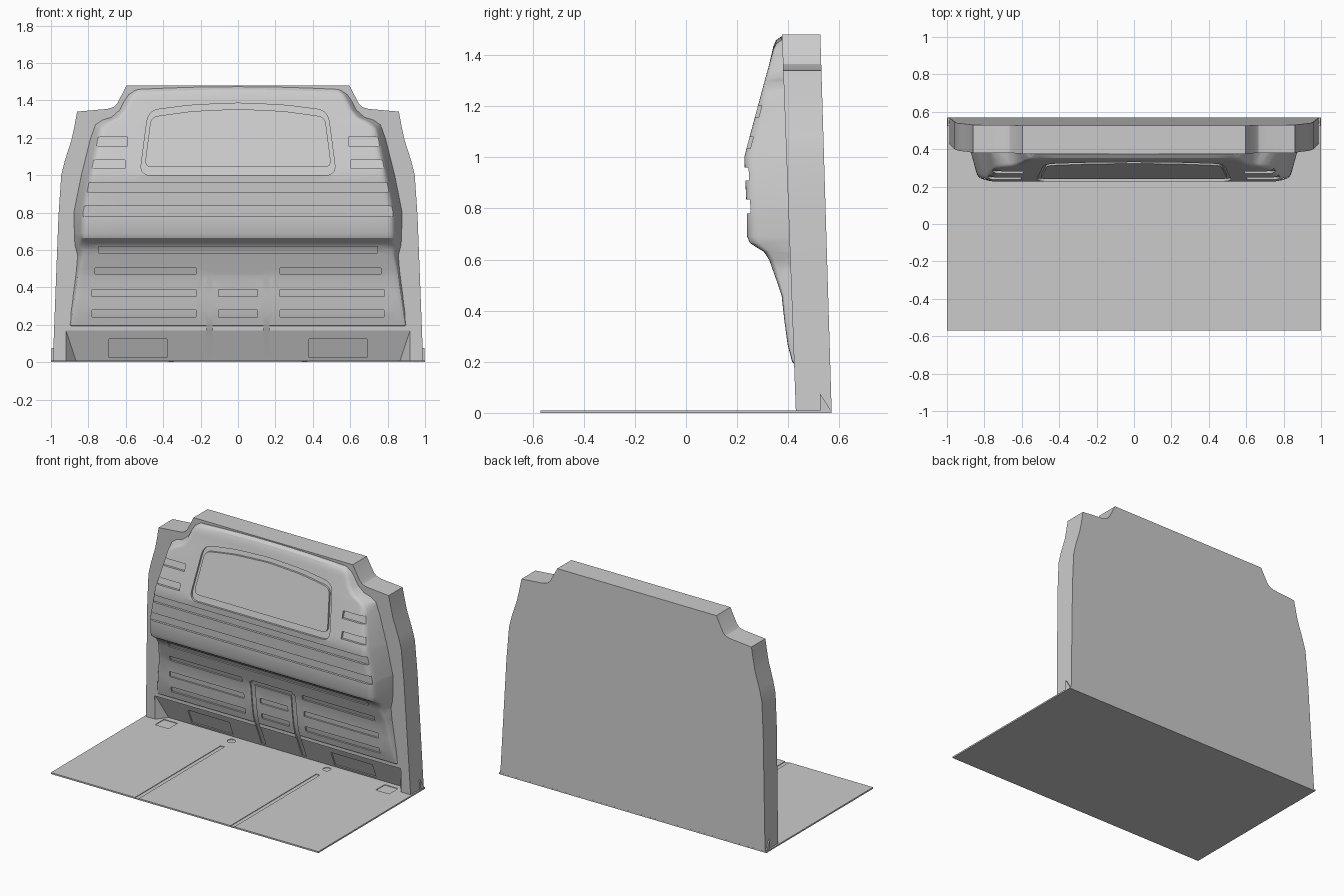
import bpy, bmesh, math
from mathutils import Vector

if "Cube" in bpy.data.objects:
    bpy.data.objects.remove(bpy.data.objects["Cube"])


def lerp(table, z):
    if z <= table[0][0]:
        return table[0][1]
    for (a, u), (b, v) in zip(table, table[1:]):
        if z <= b:
            return u + (v - u) * (z - a) / (b - a)
    return table[-1][1]


def make(name, bm):
    bmesh.ops.recalc_face_normals(bm, faces=bm.faces)
    me = bpy.data.meshes.new(name)
    bm.to_mesh(me)
    bm.free()
    ob = bpy.data.objects.new(name, me)
    bpy.context.collection.objects.link(ob)
    return ob


def solid(bm, a, b):
    """Closed solid between two matching outlines."""
    va, vb = [bm.verts.new(p) for p in a], [bm.verts.new(p) for p in b]
    n = len(va)
    bm.faces.new(va)
    bm.faces.new(vb[::-1])
    for i in range(n):
        bm.faces.new((va[i], vb[i], vb[(i + 1) % n], va[(i + 1) % n]))


def prism(bm, outline, front, back):
    solid(bm, [(x, front(z), z) for x, z in outline], [(x, back(z), z) for x, z in outline])


def box(bm, x0, x1, y0, y1, z0, z1):
    prism(bm, [(x0, z0), (x1, z0), (x1, z1), (x0, z1)], lambda z: y0, lambda z: y1)


def boolean(ob, tool, op):
    m = ob.modifiers.new(op, 'BOOLEAN')
    m.operation, m.object, m.solver, m.use_self = op, tool, 'EXACT', True
    bpy.context.view_layer.objects.active = ob
    bpy.ops.object.modifier_apply(modifier=m.name)
    bpy.data.objects.remove(tool)


def round_poly(pts, r, n=5):
    out, pts = [], [Vector(p) for p in pts]
    for i, p in enumerate(pts):
        a, b = pts[i - 1] - p, pts[(i + 1) % len(pts)] - p
        s = p + a.normalized() * min(r, a.length * .45)
        e = p + b.normalized() * min(r, b.length * .45)
        for k in range(n + 1):
            t = k / n
            out.append(tuple(s * (1 - t) ** 2 + p * 2 * t * (1 - t) + e * t * t))
    return out


def mirrored(half):
    return half + [(-x, z) for x, z in reversed(half) if x]


# Side profile (z, y), outer and front half widths (z, x) of the bulging panel
PROF = [(-.01, .505), (.17, .43), (.2, .415), (.27, .397), (.36, .385), (.46, .374), (.53, .35),
        (.6, .325), (.63, .305), (.65, .272), (.665, .25), (.69, .239), (.78, .238), (1.0, .228),
        (1.04, .238), (1.3, .308), (1.42, .341), (1.44, .352), (1.455, .373)]
OUTER = [(.2, .905), (.5, .865), (.57, .86), (.63, .875), (.8, .88), (1.0, .84), (1.2, .79),
         (1.27, .765), (1.295, .73), (1.31, .68), (1.35, .635), (1.4, .61), (1.43, .59), (1.455, .55)]
INNER = [(.2, .89), (.5, .85), (.57, .835), (.63, .84), (.66, .835), (.8, .83), (1.0, .79),
         (1.2, .745), (1.25, .735), (1.28, .70), (1.31, .64), (1.35, .605), (1.4, .58),
         (1.43, .56), (1.455, .53)]


def slab_front(z):
    return .43 - .037 * z


def slab_back(z):
    return .57 - .03 * z


# Thick wall behind the panel
bm = bmesh.new()
prism(bm, mirrored([(.99, .004), (.96, .78), (.945, 1.0), (.925, 1.08), (.89, 1.19), (.875, 1.26),
                    (.86, 1.34), (.70, 1.354), (.665, 1.364), (.645, 1.385), (.595, 1.48)]),
      slab_front, slab_back)
wall = make("bulkhead_wall", bm)

# Foot recess at the bottom of the wall
bm = bmesh.new()
for s in (-1, 1):
    for p in ((.92, .38, .17), (.92, .38, -.01), (.92, .43, .17), (.92, .43, -.01), (.86, .505, -.01)):
        bm.verts.new((s * p[0], p[1], p[2]))
bmesh.ops.convex_hull(bm, input=bm.verts)
boolean(wall, make("recess_cutter", bm), 'DIFFERENCE')

# Bulging panel, lofted row by row
bm = bmesh.new()
rings = []
zs = sorted({z for t in (PROF, OUTER, INNER) for z, _ in t if z >= .2})
for z in [.15] + zs:
    yf = lerp(PROF, z) + (.03 if z < .2 else 0)
    ys = max(slab_front(z) + .008, yf + .002)
    o, c = Vector((lerp(OUTER, z), ys)), Vector((lerp(INNER, z), yf))
    s, e = c.lerp(o, .22), c - Vector((.035, 0))
    half = [(o.x, .49), tuple(o)]
    for k in range(6):
        t = k / 5
        half.append(tuple(s * (1 - t) ** 2 + c * 2 * t * (1 - t) + e * t * t))
    half += [(e.x * f, yf) for f in (.75, .5, .25)]
    row = half + [(0, yf)] + [(-x, y) for x, y in reversed(half)]
    k = min(1, max(0, (z - 1.38) / .06))
    rings.append([bm.verts.new((x, y, z + .018 * k * max(0, 1 - (x / .6) ** 2))) for x, y in row])
for a, b in zip(rings, rings[1:]):
    for i in range(len(a)):
        j = (i + 1) % len(a)
        bm.faces.new((a[i], a[j], b[j], b[i]))
bm.faces.new(rings[0])
bm.faces.new(rings[-1])
bmesh.ops.triangulate(bm, faces=bm.faces)
boolean(wall, make("panel", bm), 'UNION')

# Pressed grooves that follow the profile
bm = bmesh.new()


def slot(x0, x1, z0, z1, d=.01):
    cuts = sorted({z0, z1} | {z for z, _ in PROF if z0 < z < z1}, reverse=True)
    yz = [(.1, z0), (.1, z1)] + [(lerp(PROF, z) + d, z) for z in cuts]
    solid(bm, [(x0, y, z) for y, z in yz], [(x1, y, z) for y, z in yz])


for z0, z1 in ((.78, .835), (.91, .96)):
    slot(-.86, .86, z0, z1, .015)
slot(-.745, .745, .585, .62)
for z0, z1 in ((.352, .388), (.243, .28)):
    slot(-.103, .103, z0, z1)
for s in (-1, 1):
    for a, b, z0, z1, d in ((.605, .84, 1.035, 1.08, .015), (.59, .80, 1.157, 1.203, .015),
                            (.225, .765, .472, .505, .01), (.225, .78, .352, .388, .01),
                            (.225, .78, .243, .28, .01), (.38, .69, .025, .125, .01),
                            (.135, .168, .025, .49, .008)):
        slot(*sorted((s * a, s * b)), z0, z1, d)
slot(-.152, .152, .475, .505, .008)
boolean(wall, make("groove_cutter", bm), 'DIFFERENCE')


# Window surround and raised pane
def glass(z):
    return .238 + (z - 1.04) * .269


bm = bmesh.new()
prism(bm, round_poly(mirrored([(.525, 1.0), (.48, 1.345), (.25, 1.375), (0, 1.386)]), .06),
      lambda z: .1, lambda z: glass(z) + .014)
boolean(wall, make("window_cutter", bm), 'DIFFERENCE')
bm = bmesh.new()
prism(bm, round_poly(mirrored([(.50, 1.043), (.465, 1.312), (.25, 1.342), (0, 1.354)]), .04),
      lambda z: glass(z) + .001, lambda z: glass(z) + .03)
pane = make("window_pane", bm)

# Floor plate with grooves, round holes and rectangular pads pressed in
bm = bmesh.new()
box(bm, -1, 1, -.57, .57, 0, .01)
floor = make("floor_plate", bm)
bm = bmesh.new()
for s in (-1, 1):
    box(bm, s * .357 - .014, s * .357 + .014, -.6, .345, .006, .03)
    box(bm, s * .825 - .05, s * .825 + .05, .365, .46, .006, .03)
    ring = [(s * .357 + .025 * math.cos(a * math.tau / 24), .44 + .025 * math.sin(a * math.tau / 24))
            for a in range(24)]
    solid(bm, [(x, y, .006) for x, y in ring], [(x, y, .03) for x, y in ring])
boolean(floor, make("floor_cutter", bm), 'DIFFERENCE')

# Small triangular gussets at the back corners
bm = bmesh.new()
for s in (-1, 1):
    tri = [(.525, .008), (.525, .075), (.568, .008)]
    solid(bm, [(s * .97, y, z) for y, z in tri], [(s * .997, y, z) for y, z in tri])
gussets = make("corner_gussets", bm)

# Smooth the pressed sheet, keep the edges crisp
bpy.ops.object.select_all(action='DESELECT')
for ob in (wall, pane, floor):
    ob.select_set(True)
bpy.context.view_layer.objects.active = wall
bpy.ops.object.shade_smooth_by_angle(angle=math.radians(28))
